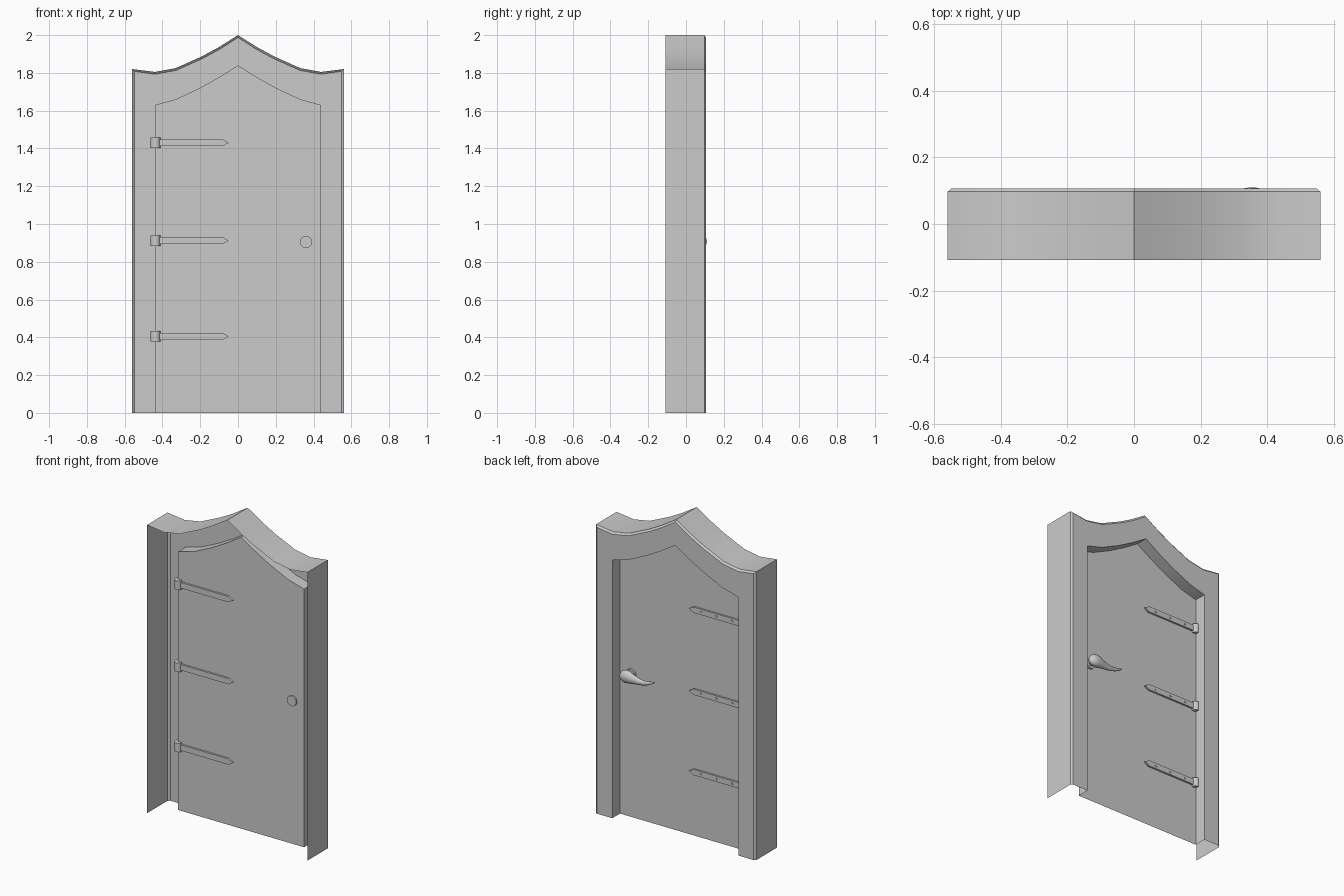
import bpy, bmesh, math
from mathutils import Matrix

if "Cube" in bpy.data.objects:
    bpy.data.objects.remove(bpy.data.objects["Cube"])

DOOR_Y = 0.03
BACK_Y = 0.107


def finish(name, bm, angle=35, recalc=True):
    if recalc:
        bmesh.ops.recalc_face_normals(bm, faces=bm.faces[:])
    me = bpy.data.meshes.new(name)
    bm.to_mesh(me)
    bm.free()
    ob = bpy.data.objects.new(name, me)
    bpy.context.collection.objects.link(ob)
    bpy.ops.object.select_all(action='DESELECT')
    ob.select_set(True)
    bpy.context.view_layer.objects.active = ob
    bpy.ops.object.shade_smooth_by_angle(angle=math.radians(angle))
    return ob


def mirror_path(half):
    # half runs from bottom left to the peak
    return half + [(-x, z) for x, z in reversed(half[:-1])]


def cylinder(bm, r, depth, loc, along_y=False, segs=20):
    m = Matrix.Translation(loc)
    if along_y:
        m = m @ Matrix.Rotation(math.pi / 2, 4, 'X')
    bmesh.ops.create_cone(bm, cap_ends=True, segments=segs, radius1=r,
                          radius2=r, depth=depth, matrix=m)


# Arched outlines: outer wall, bevel line and opening, point for point
outer = mirror_path([(-.56, 0), (-.56, 1.82), (-.44, 1.805), (-.33, 1.825),
                     (-.19, 1.888), (-.10, 1.937), (0, 2.0)])
bevel = mirror_path([(-.548, 0), (-.548, 1.808), (-.44, 1.793), (-.328, 1.813),
                     (-.187, 1.876), (-.097, 1.925), (0, 1.987)])
inner = mirror_path([(-.44, 0), (-.44, 1.63), (-.44, 1.63), (-.33, 1.66),
                     (-.20, 1.721), (-.10, 1.777), (0, 1.84)])

# Frame: open-fronted shell of outer wall, bevel, back face and reveal
bm = bmesh.new()
rows = [[bm.verts.new((x, y, z)) for x, z in path] for path, y in
        ((outer, -.108), (outer, .097), (bevel, BACK_Y), (inner, BACK_Y), (inner, DOOR_Y))]
for a, b in zip(rows, rows[1:]):
    for i in range(len(a) - 1):
        bm.faces.new((a[i], b[i], b[i + 1], a[i + 1]))
bmesh.ops.remove_doubles(bm, verts=bm.verts[:], dist=1e-4)
finish("door_frame", bm)

# Door leaf: single sheet filling the opening
bm = bmesh.new()
leaf = [p for i, p in enumerate(inner) if i == 0 or p != inner[i - 1]]
bm.faces.new([bm.verts.new((x, DOOR_Y, z)) for x, z in leaf])
finish("door_leaf", bm, recalc=False)

# Hinges: barrel, pointed strap through the leaf, and rivets on the back
for n, z in enumerate((.405, .912, 1.43), 1):
    bm = bmesh.new()
    cylinder(bm, .026, .056, (-.437, DOOR_Y, z))
    finish(f"hinge_barrel_{n}", bm)

    bm = bmesh.new()
    shape = [(-.43, -.018), (-.08, -.018), (-.05, 0), (-.08, .018), (-.43, .018)]
    face = bm.faces.new([bm.verts.new((x, DOOR_Y - .012, z + dz)) for x, dz in shape])
    ext = bmesh.ops.extrude_face_region(bm, geom=[face])
    bmesh.ops.translate(bm, vec=(0, .024, 0),
                        verts=[v for v in ext['geom'] if isinstance(v, bmesh.types.BMVert)])
    finish(f"hinge_strap_{n}", bm)

    bm = bmesh.new()
    for x in (-.35, -.24, -.13):
        cylinder(bm, .007, .006, (x, DOOR_Y + .013, z), True, 10)
    finish(f"hinge_rivets_{n}", bm)

# Handle rosette and neck
bm = bmesh.new()
cylinder(bm, .032, .024, (.36, DOOR_Y + .002, .905), True, 24)
cylinder(bm, .017, .045, (.36, DOOR_Y + .025, .905), True, 16)
finish("handle_rosette", bm)

# Handle lever: teardrop lofted along x (x, z, radius)
stations = [(.402, .905, .008), (.397, .905, .02), (.383, .906, .033), (.362, .907, .039),
            (.338, .906, .037), (.31, .902, .028), (.275, .897, .02), (.24, .897, .015),
            (.205, .904, .011), (.175, .915, .007), (.16, .923, .003)]
bm = bmesh.new()
N = 16
rings = [[bm.verts.new((x, .081 + .75 * r * math.cos(2 * math.pi * k / N),
                        z + r * math.sin(2 * math.pi * k / N))) for k in range(N)]
         for x, z, r in stations]
for a, b in zip(rings, rings[1:]):
    for k in range(N):
        bm.faces.new((a[k], a[(k + 1) % N], b[(k + 1) % N], b[k]))
bm.faces.new(rings[0])
bm.faces.new(rings[-1])
finish("handle_lever", bm, 60)
